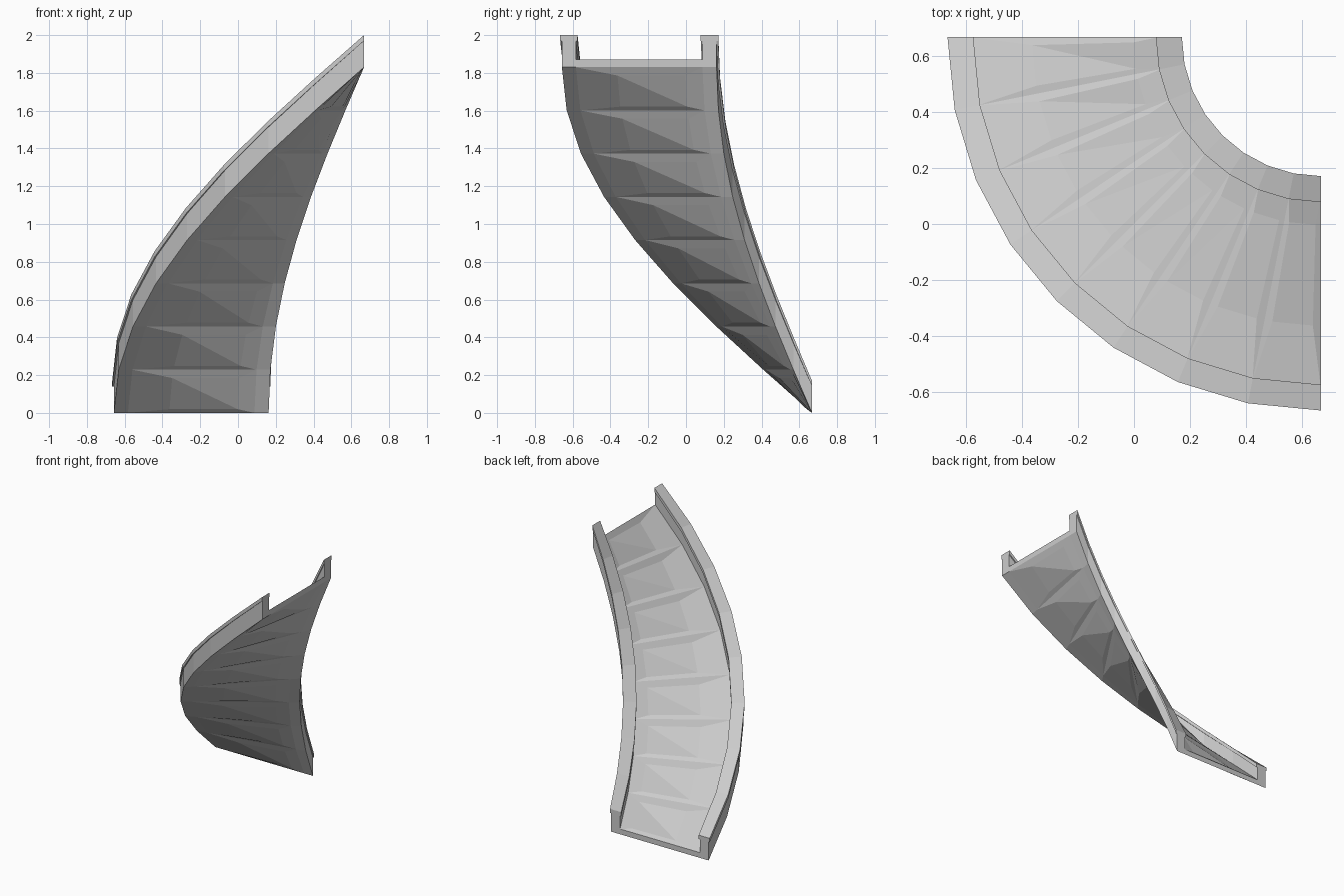
import bpy, bmesh
from math import cos, sin, pi

if "Cube" in bpy.data.objects:
    bpy.data.objects.remove(bpy.data.objects["Cube"])

N = 8                    # straight segments in the quarter turn
C = 0.667                # turn centre is at (C, C)
RISE = 1.83
R_IN, R_OUT = 0.58, 1.25  # floor edges between the rails
FLOOR = 0.04


def point(r, t, z):
    """Radius r, turn position t in segments, height z above the ramp base."""
    a = t / N * pi / 2
    return (C - r * cos(a), C - r * sin(a), RISE * t / N + z)


def finish(name, bm):
    bmesh.ops.remove_doubles(bm, verts=bm.verts, dist=1e-5)
    bmesh.ops.recalc_face_normals(bm, faces=bm.faces)
    mesh = bpy.data.meshes.new(name)
    bm.to_mesh(mesh)
    bm.free()
    ob = bpy.data.objects.new(name, mesh)
    bpy.context.collection.objects.link(ob)
    return ob


def sweep(name, profile):
    """Sweep a closed (radius, height) profile up the spiral."""
    bm = bmesh.new()
    rings = [[bm.verts.new(point(r, t, z)) for r, z in profile]
             for t in range(N + 1)]
    n = len(profile)
    for a, b in zip(rings, rings[1:]):
        for i in range(n):
            j = (i + 1) % n
            bm.faces.new((a[i], a[j], b[j], b[i]))
    bm.faces.new(rings[0])
    bm.faces.new(rings[-1])
    return finish(name, bm)


# Rails: upright wall with a slightly overhanging cap
def rail(name, r0, r1, lip=0.009):
    sweep(name, [(r0, 0), (r1, 0), (r1, 0.14), (r1 + lip, 0.14),
                 (r1 + lip, 0.17), (r0 - lip, 0.17), (r0 - lip, 0.14),
                 (r0, 0.14)])


rail("outer_rail", R_OUT, 1.324)
rail("inner_rail", 0.505, R_IN)

# Floor: each segment has a shallow folded panel, sunk above and bulging below
bm = bmesh.new()


def face(*pts):
    bm.faces.new([bm.verts.new(p) for p in pts])


def panel(k, z, flip):
    rim = [point(R_OUT, k, z), point(R_IN, k, z),
           point(R_IN, k + 1, z), point(R_OUT, k + 1, z)]
    d = z - 0.012
    mid = [point(1.03, k + 0.14, d), point(0.67, k + 0.14, d),
           point(0.67, k + 0.86, d), point(1.03, k + 0.86, d)]
    for i in range(4):
        j = (i + 1) % 4
        face(rim[i], rim[j], mid[j], mid[i])
    if flip:
        face(mid[0], mid[1], mid[2])
        face(mid[0], mid[2], mid[3])
    else:
        face(mid[1], mid[2], mid[3])
        face(mid[1], mid[3], mid[0])


for k in range(N):
    panel(k, FLOOR, True)
    panel(k, 0, False)
    for r in (R_IN, R_OUT):
        face(point(r, k, 0), point(r, k + 1, 0),
             point(r, k + 1, FLOOR), point(r, k, FLOOR))
# Floor end faces
for t in (0, N):
    face(point(R_IN, t, 0), point(R_OUT, t, 0),
         point(R_OUT, t, FLOOR), point(R_IN, t, FLOOR))
finish("ramp_floor", bm)
